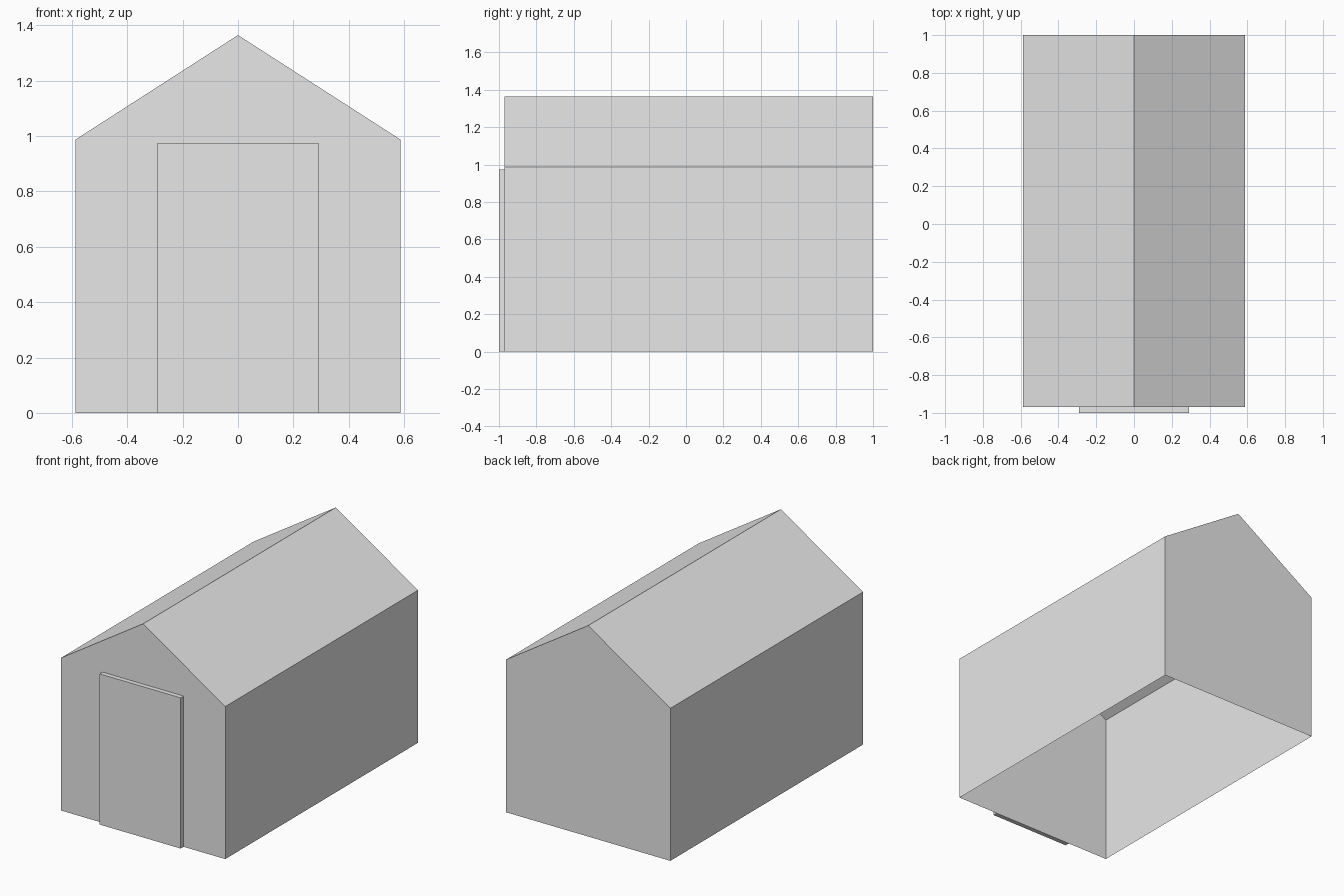
import bpy
import bmesh

if "Cube" in bpy.data.objects:
    bpy.data.objects.remove(bpy.data.objects["Cube"], do_unlink=True)

HALF_W, EAVE, RIDGE = 0.588, 0.987, 1.365
FRONT, BACK = -0.97, 1.0
DOOR_HALF, DOOR_TOP, DOOR_FRONT = 0.29, 0.975, -1.0


def make_material(name, value):
    mat = bpy.data.materials.new(name)
    mat.use_nodes = True
    color = (value, value, value, 1)
    mat.diffuse_color = color
    mat.node_tree.nodes["Principled BSDF"].inputs["Base Color"].default_value = color
    return mat


grey = make_material("light grey", 0.8)


def prism(name, profile, y0, y1, open_sides=(), capped=True):
    """Extrude an x-z profile along y, leaving out the listed sides."""
    bm = bmesh.new()
    front = [bm.verts.new((x, y0, z)) for x, z in profile]
    back = [bm.verts.new((x, y1, z)) for x, z in profile]
    if capped:
        bm.faces.new(front)
        bm.faces.new(back[::-1])
    n = len(profile)
    for i in range(n):
        if i not in open_sides:
            j = (i + 1) % n
            bm.faces.new((front[j], front[i], back[i], back[j]))
    mesh = bpy.data.meshes.new(name)
    bm.to_mesh(mesh)
    bm.free()
    mesh.materials.append(grey)
    obj = bpy.data.objects.new(name, mesh)
    bpy.context.collection.objects.link(obj)
    return obj


# Profile order: floor, left wall, left slope, right slope, right wall
gable = [(-HALF_W, 0), (HALF_W, 0), (HALF_W, EAVE), (0, RIDGE), (-HALF_W, EAVE)]

# Thin walls with gable ends, open underneath
prism("walls", gable, FRONT, BACK, open_sides=(0, 2, 3))

# Two roof slopes
prism("roof", gable, FRONT, BACK, open_sides=(0, 1, 4), capped=False)

# Door slab on the front
prism("door", [(-DOOR_HALF, 0), (DOOR_HALF, 0), (DOOR_HALF, DOOR_TOP),
               (-DOOR_HALF, DOOR_TOP)], DOOR_FRONT, FRONT)
